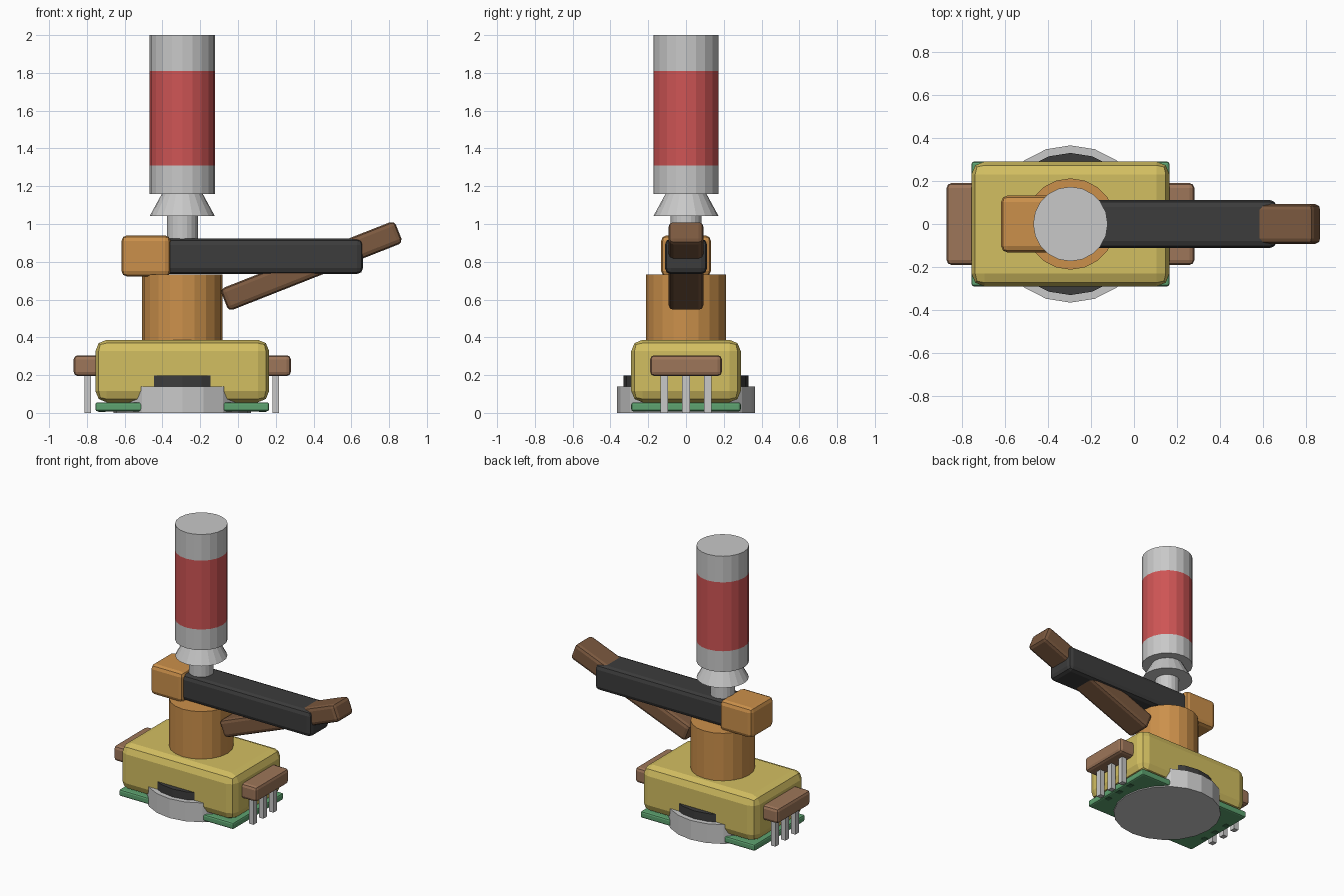
import bpy, bmesh, math
from mathutils import Matrix

cube = bpy.data.objects.get("Cube")
if cube:
    bpy.data.objects.remove(cube, do_unlink=True)

AXIS_X = -0.295   # shared vertical axis of all the round parts
SIDES = 20


def material(name, rgb):
    m = bpy.data.materials.new(name)
    m.use_nodes = True
    color = (*rgb, 1)
    m.diffuse_color = color
    m.node_tree.nodes["Principled BSDF"].inputs["Base Color"].default_value = color
    return m


steel = material("light grey", (0.58, 0.58, 0.58))
black = material("charcoal", (0.045, 0.045, 0.045))
green = material("board green", (0.11, 0.36, 0.16))
pad_green = material("dark green", (0.05, 0.17, 0.08))
yellow = material("mustard yellow", (0.65, 0.52, 0.12))
orange = material("orange", (0.60, 0.28, 0.07))
tan = material("light brown", (0.34, 0.18, 0.10))
brown = material("brown", (0.20, 0.10, 0.05))
red = material("red", (0.62, 0.09, 0.09))


def finish(name, bm, mats):
    bmesh.ops.recalc_face_normals(bm, faces=bm.faces)
    mesh = bpy.data.meshes.new(name)
    bm.to_mesh(mesh)
    bm.free()
    for m in mats:
        mesh.materials.append(m)
    ob = bpy.data.objects.new(name, mesh)
    bpy.context.collection.objects.link(ob)
    return ob


def box(name, x, y, z, mat, bevel=0.0, segments=2):
    """Box from (min, max) ranges with rounded edges."""
    bm = bmesh.new()
    bmesh.ops.create_cube(bm, size=1)
    size = [r[1] - r[0] for r in (x, y, z)]
    bmesh.ops.scale(bm, vec=size, verts=bm.verts)
    if bevel:
        bmesh.ops.bevel(bm, geom=bm.edges[:], offset=bevel, segments=segments,
                        profile=0.5, affect='EDGES')
    ob = finish(name, bm, [mat])
    ob.location = [(r[0] + r[1]) / 2 for r in (x, y, z)]
    return ob


def lathe(name, profile, mats, band=None):
    """Stack of rings from (radius, height) pairs; band picks a material by height."""
    bm = bmesh.new()
    rings = []
    for r, z in profile:
        angles = [2 * math.pi * i / SIDES for i in range(SIDES)]
        rings.append([bm.verts.new((AXIS_X + r * math.cos(a), r * math.sin(a), z))
                      for a in angles])
    for low, high in zip(rings, rings[1:]):
        for i in range(SIDES):
            j = (i + 1) % SIDES
            bm.faces.new((low[i], low[j], high[j], high[i]))
    bm.faces.new(rings[0])
    bm.faces.new(rings[-1])
    if band:
        for f in bm.faces:
            if band[0] < f.calc_center_median().z < band[1]:
                f.material_index = 1
    return finish(name, bm, mats)


# Base: battery disc, spacer, circuit board and housing
lathe("base_disc", [(0.365, 0), (0.365, 0.14)], [steel])
lathe("spacer_disc", [(0.33, 0.13), (0.33, 0.197)], [black])
box("circuit_board", (-0.755, 0.165), (-0.29, 0.29), (0.008, 0.056), green, 0.012)
box("housing", (-0.755, 0.165), (-0.29, 0.29), (0.056, 0.387), yellow, 0.06)

# Connector bar through the housing, its pins and the pads below
box("connector_bar", (-0.87, 0.28), (-0.19, 0.19), (0.195, 0.305), tan, 0.022)
for side, pin_x, pad_x in (("right", -0.795, -0.72), ("left", 0.2, 0.13)):
    for i in range(3):
        y = (i - 1) * 0.115
        box(f"{side}_pin_{i + 1}", (pin_x - 0.018, pin_x + 0.018),
            (y - 0.02, y + 0.02), (0, 0.21), steel)
        box(f"{side}_pad_{i + 1}", (pad_x - 0.018, pad_x + 0.018),
            (y - 0.02, y + 0.02), (0.006, 0.012), pad_green)

# Tower and head block
lathe("tower", [(0.212, 0.37), (0.212, 0.732)], [orange])
box("head_block", (-0.617, -0.357), (-0.132, 0.132), (0.722, 0.94), orange, 0.03)

# Arm with the tilted lever passing through it
box("arm", (-0.40, 0.662), (-0.112, 0.112), (0.735, 0.922), black, 0.032)
lever = box("lever", (-0.107, 0.885), (-0.092, 0.092), (0.715, 0.841), brown, 0.025)
lever.rotation_euler.y = -math.radians(21.5)

# Plunger: stem, flared collar and banded canister
lathe("stem", [(0.082, 0.74), (0.082, 1.06)], [steel])
lathe("flared_collar", [(0.172, 1.043), (0.108, 1.16)], [steel])
lathe("canister", [(0.173, 1.16), (0.173, 1.31), (0.173, 1.81), (0.173, 2.0)],
      [steel, red], band=(1.4, 1.57))
